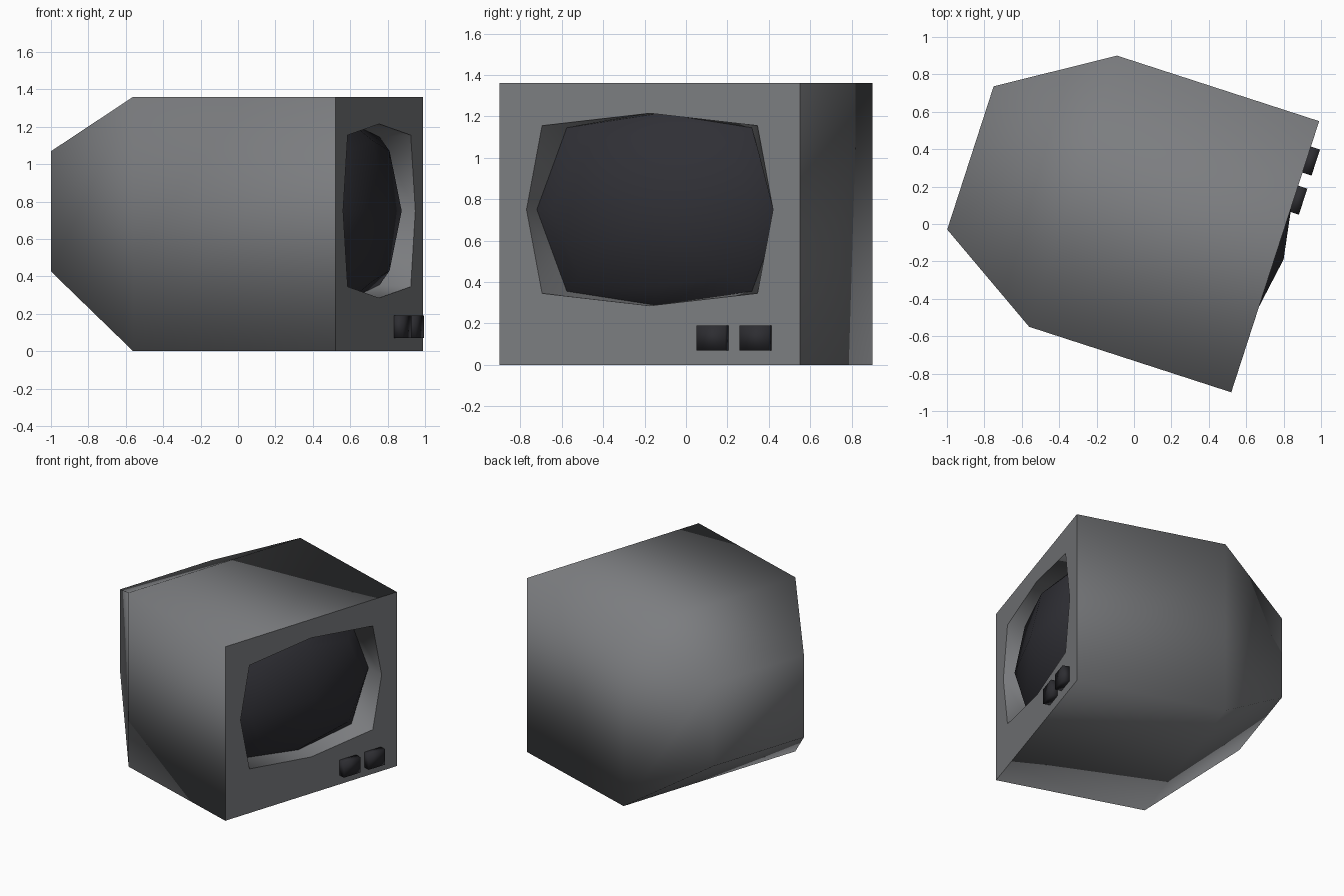
import bpy, bmesh, math
from mathutils import Vector

if "Cube" in bpy.data.objects:
    bpy.data.objects.remove(bpy.data.objects["Cube"])

# The set stands turned: local x runs along its face, local -y points out of the face
ANGLE = math.atan2(1.45, 0.47)
ORIGIN = (0.755, -0.175, 0)
MID_Z = 0.75


def material(name, rgb):
    m = bpy.data.materials.new(name)
    m.diffuse_color = (*rgb, 1)
    m.use_nodes = True
    m.node_tree.nodes["Principled BSDF"].inputs["Base Color"].default_value = m.diffuse_color
    return m


GREY = material("casing grey", (0.2, 0.205, 0.215))
DARK = material("dark glass", (0.029, 0.029, 0.036))
KNOB = material("dark knob", (0.026, 0.026, 0.031))


def finish(name, bm, mat):
    me = bpy.data.meshes.new(name)
    bm.to_mesh(me)
    bm.free()
    me.materials.append(mat)
    ob = bpy.data.objects.new(name, me)
    ob.location = ORIGIN
    ob.rotation_euler.z = ANGLE
    bpy.context.collection.objects.link(ob)
    return ob


def ring(bm, pts):
    return [bm.verts.new(p) for p in pts]


def bridge(bm, a, b):
    n = len(a)
    return [bm.faces.new((a[i], a[(i + 1) % n], b[(i + 1) % n], b[i])) for i in range(n)]


def rect(w, z0, z1, y):
    return [(-w, y, z0), (w, y, z0), (w, y, z1), (-w, y, z1)]


def octagon(side, cx, cz, top, y_mid, y_corner):
    pts = [(side, 0), (cx, cz), (0, top), (-cx, cz),
           (-side, 0), (-cx, -cz), (0, -top), (cx, -cz)]
    return [(x, y_corner if i % 2 else y_mid, MID_Z + z) for i, (x, z) in enumerate(pts)]


# Casing: box, tapered back, face with an eight-sided recess
bm = bmesh.new()
front = ring(bm, rect(0.762, 0, 1.36, 0))
shoulder = ring(bm, rect(0.762, 0, 1.36, 1.136))
back = ring(bm, rect(0.4025, 0.425, 1.07, 1.713))
bridge(bm, front, shoulder)
bridge(bm, shoulder, back)
bm.faces.new(back)
lip = ring(bm, octagon(0.626, 0.547, 0.405, 0.465, 0, 0))
floor = ring(bm, octagon(0.622, 0.47, 0.395, 0.465, 0.15, 0.15))
bridge(bm, lip, floor)
edges = [bm.edges.get((r[i], r[(i + 1) % len(r)])) or bm.edges.new((r[i], r[(i + 1) % len(r)]))
         for r in (front, lip) for i in range(len(r))]
bmesh.ops.triangle_fill(bm, edges=edges, use_beauty=True, use_dissolve=False)
bmesh.ops.recalc_face_normals(bm, faces=bm.faces[:])
for f in bm.faces:
    f.smooth = True
for e in edges:
    e.smooth = False
finish("casing", bm, GREY)

# Bulging screen
bm = bmesh.new()
rim = ring(bm, octagon(0.622, 0.47, 0.395, 0.465, 0.15, 0.15))
mid = ring(bm, octagon(0.507, 0.38, 0.32, 0.377, 0.038, 0.065))
tip = bm.verts.new((0, -0.047, MID_Z))
bridge(bm, rim, mid)
for i in range(8):
    bm.faces.new((mid[i], mid[(i + 1) % 8], tip))
bm.normal_update()
for f in bm.faces:
    f.smooth = True
    if f.normal.y > 0:
        f.normal_flip()
finish("screen", bm, DARK)

# Two square knobs
for name, x in (("left_knob", 0.326), ("right_knob", 0.546)):
    bm = bmesh.new()
    bmesh.ops.create_cube(bm, size=1)
    bmesh.ops.scale(bm, vec=Vector((0.146, 0.06, 0.12)), verts=bm.verts)
    bmesh.ops.translate(bm, vec=Vector((x, -0.021, 0.13)), verts=bm.verts)
    for f in bm.faces:
        f.smooth = True
    finish(name, bm, KNOB)
